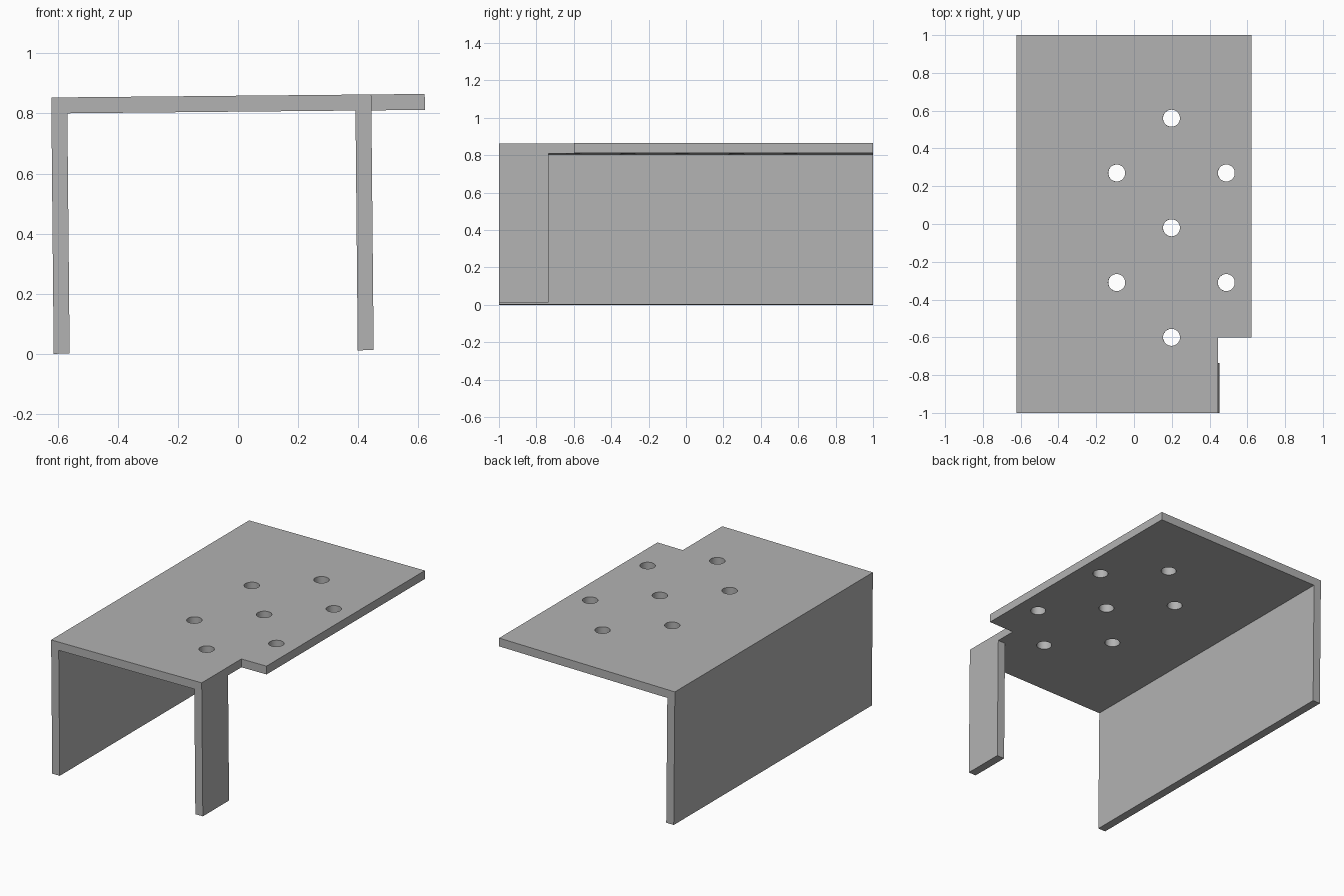
import bpy
import bmesh
from mathutils import Matrix

cube = bpy.data.objects.get("Cube")
if cube:
    bpy.data.objects.remove(cube, do_unlink=True)

# Dimensions, measured from the plate's top left edge
WIDTH, LENGTH, HEIGHT = 1.243, 2.0, 0.853
THICK = 0.053
LEG_X = 1.065        # outer face of the leg
NOTCH_Y = -0.6
LEG_BACK = -0.735
HALF = LENGTH / 2
TILT = 0.0095
HOLE_RADIUS = 0.045

grey = bpy.data.materials.new("plain grey")
grey.use_nodes = True
colour = (0.448, 0.448, 0.448, 1)
grey.diffuse_color = colour
grey.node_tree.nodes["Principled BSDF"].inputs["Base Color"].default_value = colour


def make_object(name, bm):
    bmesh.ops.recalc_face_normals(bm, faces=bm.faces)
    mesh = bpy.data.meshes.new(name)
    bm.to_mesh(mesh)
    bm.free()
    mesh.materials.append(grey)
    obj = bpy.data.objects.new(name, mesh)
    bpy.context.collection.objects.link(obj)
    return obj


def slab(name, outline, top, bottom):
    """Extrude a plan outline between two heights."""
    bm = bmesh.new()
    face = bm.faces.new([bm.verts.new((x, y, top)) for x, y in outline])
    result = bmesh.ops.extrude_face_region(bm, geom=[face])
    moved = [v for v in result["geom"] if isinstance(v, bmesh.types.BMVert)]
    bmesh.ops.translate(bm, verts=moved, vec=(0, 0, bottom - top))
    return make_object(name, bm)


def rectangle(x0, x1, y0, y1):
    return [(x0, y0), (x1, y0), (x1, y1), (x0, y1)]


def combine(target, other, operation):
    mod = target.modifiers.new(other.name, 'BOOLEAN')
    mod.operation = operation
    mod.solver = 'EXACT'
    mod.object = other
    bpy.context.view_layer.objects.active = target
    bpy.ops.object.modifier_apply(modifier=mod.name)
    bpy.data.objects.remove(other, do_unlink=True)


# Top plate with the front corner notched out
bracket = slab("bracket", [(0, -HALF), (LEG_X, -HALF), (LEG_X, NOTCH_Y),
                           (WIDTH, NOTCH_Y), (WIDTH, HALF), (0, HALF)], 0, -THICK)

# Full length side wall and short front leg, joined into one bent sheet
side_wall = slab("side_wall", rectangle(0, THICK, -HALF, HALF), 0, -HEIGHT)
front_leg = slab("front_leg", rectangle(LEG_X - THICK, LEG_X, -HALF, LEG_BACK),
                 0, -HEIGHT + 0.002)
combine(bracket, side_wall, 'UNION')
combine(bracket, front_leg, 'UNION')

# Seven holes in a staggered pattern around a centre hole
STEP = 0.29
bm = bmesh.new()
for i, j in [(0, 0), (0, 2), (0, -2), (-1, 1), (1, 1), (-1, -1), (1, -1)]:
    place = Matrix.Translation((0.82 + i * STEP, -0.02 + j * STEP, -THICK / 2))
    bmesh.ops.create_cone(bm, cap_ends=True, segments=48, radius1=HOLE_RADIUS,
                          radius2=HOLE_RADIUS, depth=THICK * 3, matrix=place)
holes = make_object("hole_cutter", bm)
holes.hide_render = True
combine(bracket, holes, 'DIFFERENCE')

# Slight lean, set on the ground
bracket.location = (-WIDTH / 2, 0, HEIGHT)
bracket.rotation_euler.y = -TILT

bpy.ops.object.select_all(action='DESELECT')
bracket.select_set(True)
bpy.context.view_layer.objects.active = bracket
bpy.ops.object.shade_smooth_by_angle(angle=0.52)
